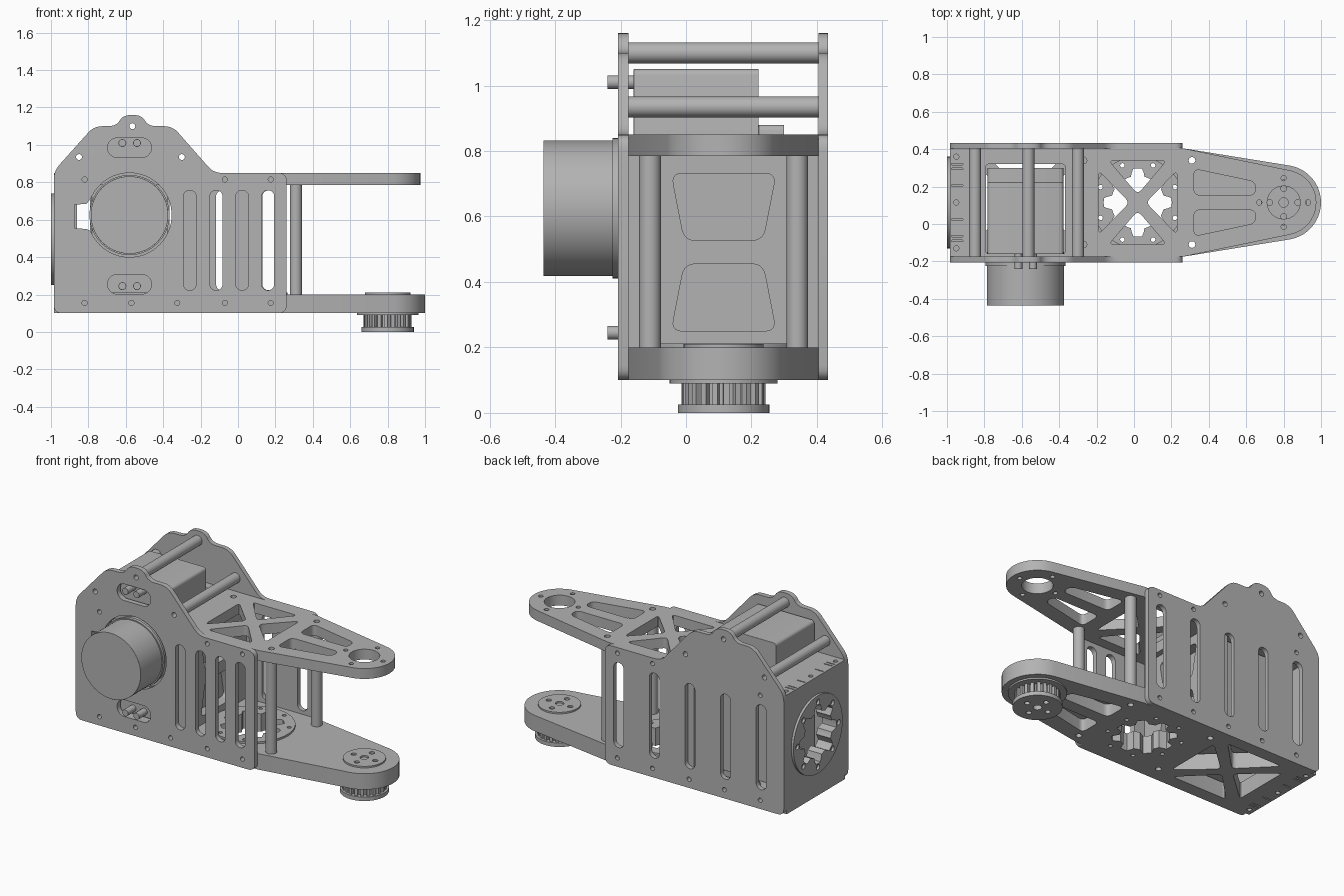
import bpy, bmesh, math

if "Cube" in bpy.data.objects:
    bpy.data.objects.remove(bpy.data.objects["Cube"])

CY = 0.115            # mid plane between the two side plates
TIP = 0.8             # x of the arm tip axis
MX, MZ = -0.58, 0.625  # motor axis

grey = bpy.data.materials.new("machined grey")
grey.use_nodes = True
COLOR = (0.45, 0.45, 0.45, 1)
grey.diffuse_color = COLOR
grey.node_tree.nodes["Principled BSDF"].inputs["Base Color"].default_value = COLOR

# Maps profile (u, v) and depth w to model space
PLANES = {"XY": lambda u, v, w: (u, v, w),
          "XZ": lambda u, v, w: (u, w, v),
          "YZ": lambda u, v, w: (w, u, v)}


def circle(x, y, r, n=32):
    return [(x + r * math.cos(math.tau * i / n), y + r * math.sin(math.tau * i / n)) for i in range(n)]


def rrect(x, y, w, h, r=None):
    r = r or min(w, h) / 2 - 0.0005
    pts = []
    for i in range(24):
        a = math.tau * (i + 0.5) / 24
        c, s = math.cos(a), math.sin(a)
        pts.append((x + r * c + math.copysign(w / 2 - r, c), y + r * s + math.copysign(h / 2 - r, s)))
    return pts


def rounded(pts, r, n=5):
    out = []
    for i, p in enumerate(pts):
        ends = []
        for q in (pts[i - 1], pts[(i + 1) % len(pts)]):
            d = math.dist(p, q)
            t = min(r, d * 0.48) / d
            ends.append((p[0] + (q[0] - p[0]) * t, p[1] + (q[1] - p[1]) * t))
        a, b = ends
        for k in range(n + 1):
            t = k / n
            out.append(tuple((1 - t) ** 2 * a[j] + 2 * t * (1 - t) * p[j] + t * t * b[j] for j in (0, 1)))
    return out


def mirror(pts):
    return [(x, 2 * CY - y) for x, y in pts]


def prism(name, outline, lo, hi, plane="XY", holes=(), bevel=0):
    """Extrude a filled profile with holes between two depths."""
    curve = bpy.data.curves.new(name, "CURVE")
    curve.dimensions, curve.fill_mode = "2D", "BOTH"
    curve.extrude = (hi - lo) / 2
    for ring in (outline, *holes):
        spline = curve.splines.new("POLY")
        spline.points.add(len(ring) - 1)
        for point, (u, v) in zip(spline.points, ring):
            point.co = (u, v, 0, 1)
        spline.use_cyclic_u = True
    temp = bpy.data.objects.new(name, curve)
    bpy.context.collection.objects.link(temp)
    mesh = bpy.data.meshes.new_from_object(temp.evaluated_get(bpy.context.evaluated_depsgraph_get()))
    bpy.data.objects.remove(temp)
    bm = bmesh.new()
    bm.from_mesh(mesh)
    bmesh.ops.remove_doubles(bm, verts=bm.verts, dist=0.0001)
    for v in bm.verts:
        v.co = PLANES[plane](v.co.x, v.co.y, v.co.z + (lo + hi) / 2)
    bmesh.ops.recalc_face_normals(bm, faces=bm.faces)
    bm.to_mesh(mesh)
    bm.free()
    mesh.materials.clear()
    mesh.materials.append(grey)
    obj = bpy.data.objects.new(name, mesh)
    bpy.context.collection.objects.link(obj)
    if bevel:
        mod = obj.modifiers.new("edge", "BEVEL")
        mod.width, mod.segments, mod.limit_method = bevel, 3, "ANGLE"
        mod.angle_limit = math.radians(40)
    bpy.ops.object.select_all(action="DESELECT")
    obj.select_set(True)
    bpy.context.view_layer.objects.active = obj
    bpy.ops.object.shade_smooth_by_angle(angle=math.radians(32))
    return obj


def x_cut(x, y, w, h, s):
    """Four rounded triangles that leave an X of struts."""
    a, b = w / 2, h / 2
    cuts = []
    for k in (1, -1):
        cuts.append(rounded([(x - a + s, y + k * b), (x + a - s, y + k * b), (x, y + k * s * 0.8)], 0.03))
        cuts.append(rounded([(x + k * a, y - b + s), (x + k * a, y + b - s), (x + k * s * 0.8, y)], 0.03))
    return cuts


def lobed(x, y, n=96):
    pts = []
    for i in range(n):
        a = math.tau * i / n
        r = 0.162 + 0.02 * max(-1, min(1, 2 * math.cos(8 * a)))
        pts.append((x + r * math.cos(a), y + r * math.sin(a)))
    return pts


def ring_holes(x, y, radius, r, count, turn=0):
    return [circle(x + radius * math.cos(math.tau * i / count + turn),
                   y + radius * math.sin(math.tau * i / count + turn), r, 12) for i in range(count)]


# Side plates
side = rounded([(-0.985, 0.1), (0.26, 0.1), (0.26, 0.85), (-0.13, 0.85), (-0.35, 1.1), (-0.48, 1.1),
                (-0.515, 1.16), (-0.615, 1.16), (-0.65, 1.1), (-0.77, 1.1), (-0.985, 0.86)], 0.045)
rods = [(-0.85, 0.935), (-0.565, 1.1), (-0.3, 0.935)]
screws = [circle(x, 0.155, 0.014, 12) for x in (-0.82, -0.57, -0.325, -0.07, 0.175)]
screws += [circle(x, 0.815, 0.014, 12) for x in (-0.82, -0.07, 0.175)]
screws += [circle(x, z, 0.016, 12) for x, z in rods]

motor_hole = [p for p in circle(MX, MZ, 0.225, 64) if p[0] > MX - 0.212]
half = len([p for p in motor_hole if p[1] >= MZ])
motor_hole[half:half] = [(-0.81, 0.685), (-0.875, 0.68), (-0.875, 0.555), (-0.81, 0.55)]
front_cuts = [rrect(x, 0.49, 0.068, 0.535) for x in (-0.258, -0.116, 0.022, 0.16)]
front_cuts += [rrect(MX, z, 0.235, 0.105) for z in (0.985, 0.255)]
back_cuts = [rrect(0.165 - 0.248 * i, 0.49, 0.07, 0.535) for i in range(5)]
prism("front_side_plate", side, -0.207, -0.175, "XZ", screws + front_cuts + [motor_hole])
prism("back_side_plate", side, 0.405, 0.434, "XZ", screws + back_cuts)


# Upper and lower arms
def arm_outline(radius):
    arc = [(TIP + radius * math.cos(math.radians(a)), CY + radius * math.sin(math.radians(a)))
           for a in range(80, -81, -8)]
    return [(-0.985, 0.405), (0.26, 0.405)] + arc + [(0.26, -0.175), (-0.985, -0.175)]


window = rounded([(0.32, 0.295), (0.32, 0.155), (0.65, 0.155), (0.65, 0.225)], 0.035)
windows = [window, mirror(window)]
edge_holes = [circle(x, CY + k * 0.225, 0.018, 12) for x in (0.31, -0.27) for k in (1, -1)]
end_holes = [circle(-0.95, CY + k * 0.245, 0.014, 12) for k in (-1, 0, 1)]
end_slits = [rrect(-0.945, CY + k * y, 0.06, 0.007) for y in (0.09, 0.18, 0.205) for k in (1, -1)]

prism("upper_arm", arm_outline(0.175), 0.785, 0.85, "XY",
      windows + edge_holes + end_holes + end_slits + x_cut(0.02, CY, 0.42, 0.45, 0.055)
      + [rrect(MX, 0.08, 0.425, 0.48, 0.015), circle(TIP, CY, 0.088)] + ring_holes(TIP, CY, 0.13, 0.014, 4))

lower_holes = end_holes + end_slits + edge_holes + x_cut(MX, CY, 0.5, 0.48, 0.055) + [lobed(0.02, CY)]
lower_holes += ring_holes(0.02, CY, 0.215, 0.012, 8, math.pi / 8)
prism("lower_arm_ribs", arm_outline(0.2), 0.1, 0.175, "XY", lower_holes + windows)
prism("lower_arm_skin", arm_outline(0.2), 0.175, 0.2, "XY", lower_holes)

# End plate, inner bulkhead and the two bearing rings
wall = [(-0.175, 0.2), (0.405, 0.2), (0.405, 0.785), (-0.175, 0.785)]
prism("end_plate", wall, -0.985, -0.9, "YZ", [lobed(CY, 0.495)])
prism("end_ring", circle(CY, 0.495, 0.245, 64), -1.0, -0.985, "YZ",
      [lobed(CY, 0.495)] + ring_holes(CY, 0.495, 0.205, 0.017, 8))
prism("lower_ring", circle(0.02, CY, 0.245, 64), 0.2, 0.212, "XY",
      [lobed(0.02, CY)] + ring_holes(0.02, CY, 0.215, 0.012, 8, math.pi / 8))
pocket_low = rounded([(-0.045, 0.25), (0.275, 0.25), (0.235, 0.455), (-0.005, 0.455)], 0.035)
pocket_high = [(y, 0.982 - z) for y, z in pocket_low]
prism("bulkhead_ribs", wall, -0.29, -0.225, "YZ", [pocket_low, pocket_high])
prism("bulkhead_skin", wall, -0.34, -0.29, "YZ")

# Motor and gearbox
prism("motor", circle(MX, MZ, 0.207, 64), -0.435, -0.15, "XZ", bevel=0.014)
prism("motor_collar", circle(MX, MZ, 0.214, 64), -0.225, -0.205, "XZ")
prism("gearbox", rrect(MX, 0.63, 0.405, 0.84, 0.02), -0.16, 0.222, "XZ", bevel=0.012)
prism("gearbox_cover", rrect(MX, 0.54, 0.405, 0.68, 0.02), 0.222, 0.3, "XZ", bevel=0.015)
for z in (1.01, 0.245):
    for x in (-0.618, -0.54):
        prism("gearbox_bolt", circle(x, z, 0.021, 16), -0.24, -0.15, "XZ", bevel=0.012)

# Spacer rods
for x, z in rods:
    prism("cross_rod", circle(x, z, 0.032), -0.175, 0.405, "XZ", [circle(x, z, 0.016, 12)])
for k in (1, -1):
    prism("upright_rod", circle(0.31, CY + k * 0.225, 0.033), 0.2, 0.785, "XY",
          [circle(0.31, CY + k * 0.225, 0.018, 12)])

# Toothed pulley under the arm tip
teeth = []
TEETH = 22
for i in range(TEETH):
    for f, r in ((0, 0.128), (0.5, 0.128), (0.58, 0.108), (0.92, 0.108)):
        a = math.tau * (i + f) / TEETH
        teeth.append((TIP + r * math.cos(a), CY + r * math.sin(a)))
bore = [circle(TIP, CY, 0.025, 16)] + ring_holes(TIP, CY, 0.075, 0.016, 4)
prism("pulley_upper_flange", circle(TIP, CY, 0.165, 48), 0.09, 0.1, "XY", bore)
prism("pulley_teeth", teeth, 0.025, 0.09, "XY", bore)
prism("pulley_lower_flange", circle(TIP, CY, 0.14, 48), 0.0, 0.025, "XY", bore)
prism("pulley_cap", circle(TIP, CY, 0.122, 48), 0.2, 0.21, "XY", bore)
